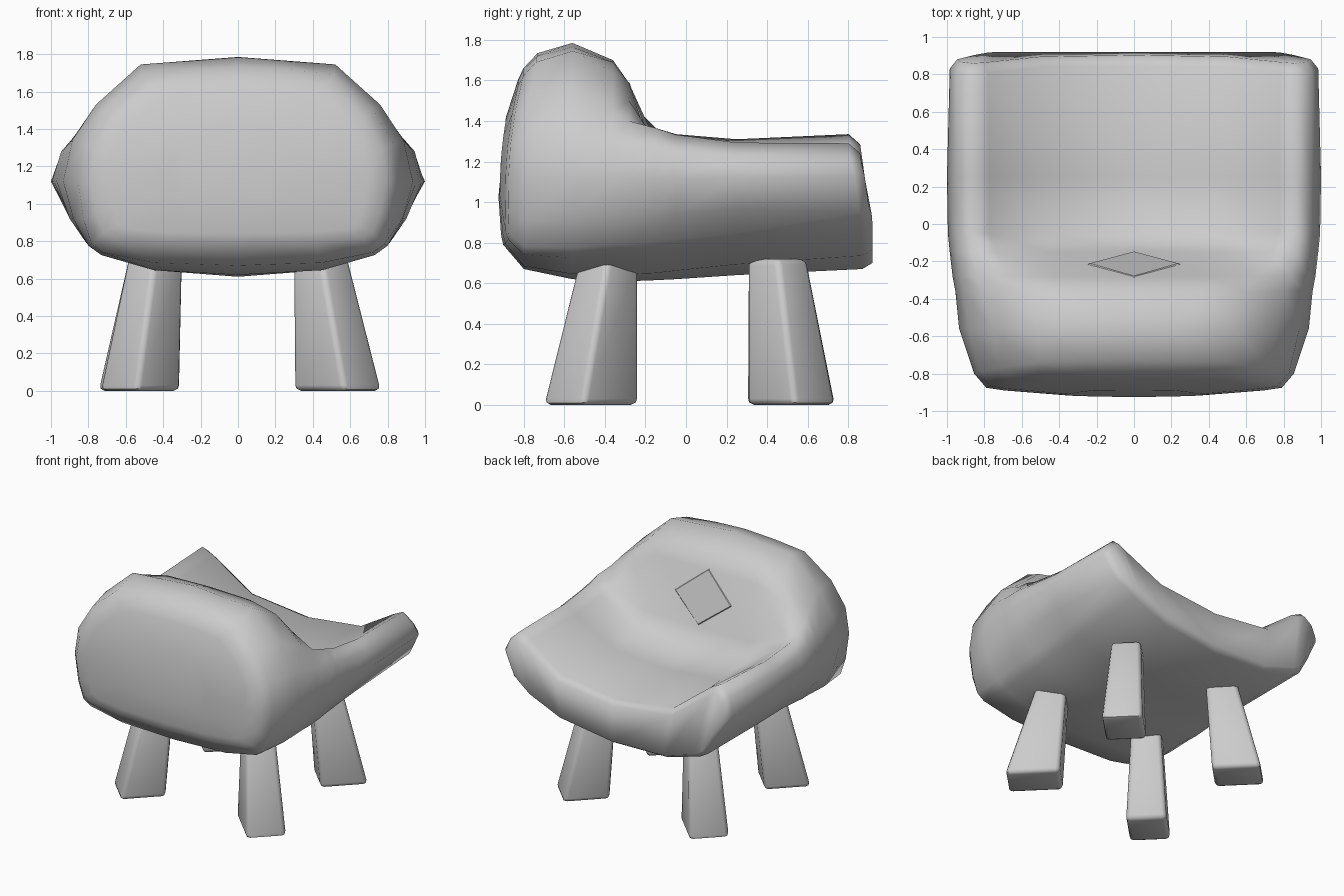
import bpy, bmesh, math
from mathutils import Vector, Matrix

if "Cube" in bpy.data.objects:
    bpy.data.objects.remove(bpy.data.objects["Cube"])

grey = bpy.data.materials.new("soft_grey")
grey.diffuse_color = (0.6, 0.6, 0.6, 1)
grey.use_nodes = True
grey.node_tree.nodes["Principled BSDF"].inputs["Base Color"].default_value = grey.diffuse_color


def finish(name, bm, angle):
    bmesh.ops.recalc_face_normals(bm, faces=bm.faces[:])
    me = bpy.data.meshes.new(name)
    bm.to_mesh(me)
    bm.free()
    ob = bpy.data.objects.new(name, me)
    bpy.context.collection.objects.link(ob)
    me.materials.append(grey)
    bpy.ops.object.select_all(action='DESELECT')
    ob.select_set(True)
    bpy.context.view_layer.objects.active = ob
    bpy.ops.object.shade_smooth_by_angle(angle=math.radians(angle))
    return ob


# Half cross-sections (x, z) from bottom centre, round the side, to top centre
face = [(0, .79), (.42, .795), (.71, .82), (.76, .95), (.79, 1.12),
        (.77, 1.28), (.67, 1.46), (.47, 1.62), (.24, 1.65), (0, 1.66)]
shoulder = [(0, .67), (.45, .685), (.77, .75), (.825, .91), (.855, 1.12),
            (.83, 1.32), (.72, 1.51), (.51, 1.69), (.26, 1.72), (0, 1.735)]
crest = [(0, .62), (.45, .645), (.78, .74), (.88, .92), (.935, 1.12),
         (.885, 1.34), (.76, 1.53), (.52, 1.745), (.26, 1.765), (0, 1.785)]
rim = [(0, .61), (.45, .645), (.79, .76), (.89, .92), (.955, 1.12),
       (.91, 1.31), (.81, 1.45), (.58, 1.64), (.36, 1.69), (0, 1.70)]
panel_top = [(0, .61), (.45, .645), (.79, .76), (.90, .92), (.97, 1.12),
             (.93, 1.29), (.84, 1.40), (.66, 1.50), (.42, 1.585), (0, 1.585)]
panel_low = [(0, .615), (.45, .65), (.79, .77), (.90, .93), (.985, 1.12),
             (.945, 1.28), (.87, 1.365), (.74, 1.30), (.45, 1.19), (0, 1.19)]
seat = [(0, .62), (.45, .66), (.79, .78), (.90, .94), (.995, 1.12),
        (.95, 1.26), (.87, 1.335), (.775, 1.27), (.47, 1.06), (0, 1.035)]
seat_mid = [(0, .64), (.45, .68), (.79, .79), (.90, .94), (1.0, 1.12),
            (.95, 1.24), (.87, 1.31), (.775, 1.25), (.47, 1.05), (0, 1.01)]
seat_end = [(0, .67), (.45, .70), (.78, .81), (.89, .95), (.985, 1.13),
            (.95, 1.26), (.87, 1.335), (.78, 1.29), (.48, 1.06), (0, 1.00)]
end_face = [(0, .70), (.45, .73), (.76, .84), (.86, .98), (.945, 1.13),
            (.92, 1.23), (.86, 1.285), (.80, 1.25), (.50, 1.03), (0, .97)]


def shrink(half, s):
    return [(x * s, 1.22 + (z - 1.22) * s) for x, z in half]


stations = [(-.925, shrink(face, .45)), (-.92, shrink(face, .88)), (-.915, face),
            (-.80, shoulder), (-.56, crest), (-.36, rim), (-.28, panel_top),
            (-.15, panel_low), (-.05, seat), (.25, seat_mid), (.85, seat_end),
            (.90, end_face)]


def place(x, y, z):
    """Lean the front face and seat end, and make the two arms differ."""
    up = max(0, z - 1.1) ** 2
    w = min(1, max(0, (y + .1) / .95))
    out_y = y
    if y < -.9:
        out_y = y + .36 * up + .04 * (x / .8) ** 2 + .3 * max(0, 1 - z) ** 2
    elif y < -.7:
        out_y = y + .17 * up
    elif y > .8:
        out_y = y + .02 - .14 * max(0, z - .85)
    if z < .95:
        z += w * x * (.08 if x > 0 else .05)
    elif x > 0 and z > 1.2:
        z -= .045 * w
    return (x, out_y, z)


def mix(a, b, t):
    return (a[0] + (b[0] - a[0]) * t, a[1] + (b[1] - a[1]) * t)


def tighten(h):
    """Split the lower corner in two so it shades as a narrow round."""
    return h[:2] + [mix(h[2], h[1], .15), mix(h[2], h[3], .2)] + h[3:]


# Body: one lofted shell, solid at the backrest and dished at the seat
bm = bmesh.new()
rings = []
for y, half in stations:
    half = tighten(half)
    pts = half + [(-x, z) for x, z in half[-2:0:-1]]
    rings.append([bm.verts.new(place(x, y, z)) for x, z in pts])
n = len(rings[0])
for a, b in zip(rings, rings[1:]):
    for i in range(n):
        j = (i + 1) % n
        bm.faces.new((a[i], a[j], b[j], b[i]))
# End caps: strips joining lower and upper halves of the section
for r in (rings[0], rings[-1]):
    for s in (1, -1):
        for i in range(4):
            ids = [i * s, (i + 1) * s, (9 - i) * s, (10 - i) * s]
            bm.faces.new([r[k % n] for k in ids])
        bm.faces.new([r[k * s % n] for k in (4, 5, 6)])
finish("seat_body", bm, 80)

# Diamond plate on the backrest panel
bm = bmesh.new()
out = Vector((0, .951, .309))
corners = [(0, -.283, 1.595), (.25, -.216, 1.39), (0, -.153, 1.20), (-.25, -.216, 1.39)]
low = [bm.verts.new(Vector(c) - out * .003) for c in corners]
top = [bm.verts.new(Vector((c[0] * .95, c[1], 1.39 + (c[2] - 1.39) * .95)) + out * .006)
       for c in corners]
bm.faces.new(low)
bm.faces.new(top)
for i in range(4):
    j = (i + 1) % 4
    bm.faces.new((low[i], low[j], top[j], top[i]))
finish("back_diamond", bm, 30)


# Legs: tapered square posts turned to face the corners
def leg(name, sx, sy, foot, head, depth):
    bm = bmesh.new()
    turn = Matrix.Rotation(math.atan2(sy, sx), 3, 'Z')
    loops = []
    for (cx, cy), z, radial, wide in ((foot, 0, depth, .29), (head, .72, .22, .21)):
        loops.append([bm.verts.new(Vector((cx, cy, z)) +
                      turn @ Vector((u * radial / 2, v * wide / 2, 0)))
                      for u, v in ((-1, -1), (1, -1), (1, 1), (-1, 1))])
    a, b = loops
    bm.faces.new(a)
    bm.faces.new(b)
    for i in range(4):
        j = (i + 1) % 4
        bm.faces.new((a[i], a[j], b[j], b[i]))
    bmesh.ops.bevel(bm, geom=bm.edges[:], offset=.03, segments=2,
                    profile=.5, affect='EDGES')
    finish(name, bm, 50)


leg("front_leg_right", 1, -1, (.535, -.47), (.44, -.38), .39)
leg("front_leg_left", -1, -1, (-.525, -.47), (-.44, -.38), .33)
leg("rear_leg_right", 1, 1, (.53, .52), (.44, .45), .34)
leg("rear_leg_left", -1, 1, (-.53, .52), (-.44, .45), .35)
